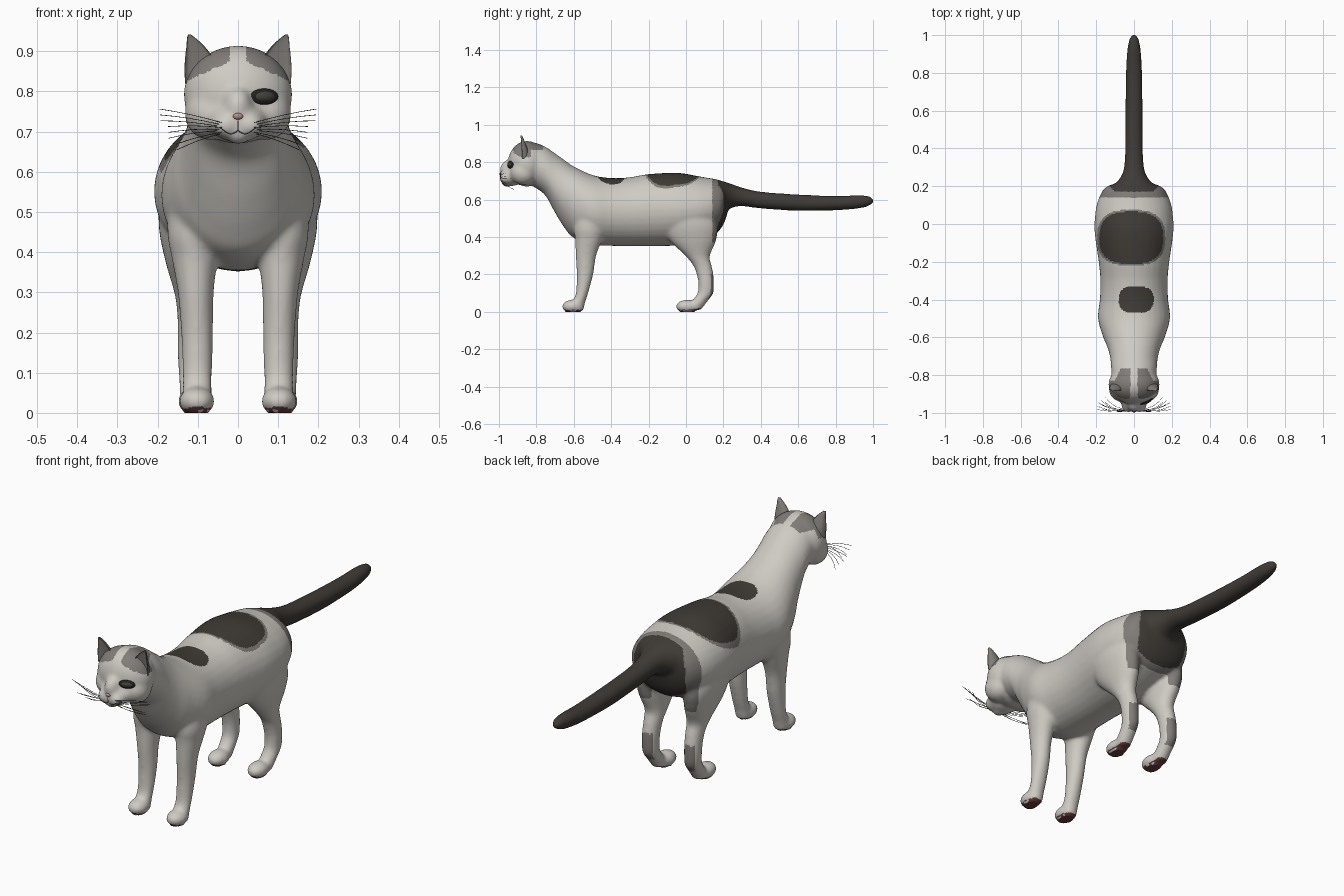
import bpy, bmesh, math
from mathutils import Matrix, Vector
from mathutils.bvhtree import BVHTree

old = bpy.data.objects.get("Cube")
if old:
    bpy.data.objects.remove(old, do_unlink=True)


def material(name, r, g, b):
    m = bpy.data.materials.new(name)
    m.use_nodes = True
    m.diffuse_color = (r, g, b, 1)
    bsdf = m.node_tree.nodes["Principled BSDF"]
    bsdf.inputs["Base Color"].default_value = (r, g, b, 1)
    bsdf.inputs["Roughness"].default_value = 0.8
    return m


white = material("white_fur", 0.62, 0.595, 0.55)
grey = material("grey_fur", 0.22, 0.205, 0.19)
dark = material("dark_fur", 0.05, 0.044, 0.037)
pad = material("paw_pad", 0.13, 0.045, 0.045)
pink = material("pink_nose", 0.42, 0.27, 0.24)
eye_mat = material("eye_brown", 0.06, 0.055, 0.048)
rim_mat = material("eye_rim", 0.018, 0.016, 0.014)
hair = material("whisker", 0.06, 0.055, 0.05)


def smooth_rows(rows, steps=5):
    """Catmull-Rom interpolation between cross-section rows."""
    out = []
    for i in range(len(rows) - 1):
        p0, p1, p2, p3 = (rows[max(0, min(len(rows) - 1, i + k))] for k in (-1, 0, 1, 2))
        for s in range(steps):
            t = s / steps
            out.append([b + 0.5 * t * (c - a + t * (2*a - 5*b + 4*c - d + t * (3*(b - c) + d - a)))
                        for a, b, c, d in zip(p0, p1, p2, p3)])
    return out + [list(rows[-1])]


def loft(bm, rows, place, n=32):
    """Closed tube; place(row, cos, sin) gives each ring point."""
    rings = []
    for row in smooth_rows(rows):
        angles = [2 * math.pi * k / n for k in range(n)]
        rings.append([bm.verts.new(place(row, math.cos(a), math.sin(a))) for a in angles])
    for a, b in zip(rings, rings[1:]):
        for k in range(n):
            bm.faces.new((a[k], a[(k + 1) % n], b[(k + 1) % n], b[k]))
    bm.faces.new(rings[0])
    bm.faces.new(rings[-1])


def along_y(r, c, s):
    y, top, bottom, w = r
    return (w * c, y, (top + bottom) / 2 + (top - bottom) / 2 * s)


def upright(side):
    return lambda r, c, s: (side * (r[1] + r[3] * c), r[2] + r[4] * s, r[0])


def ball(bm, centre, radii):
    m = Matrix.Translation(centre) @ Matrix.Diagonal((*radii, 1))
    bmesh.ops.create_uvsphere(bm, u_segments=32, v_segments=20, radius=1, matrix=m)


def finish(bm, name, mats):
    bmesh.ops.recalc_face_normals(bm, faces=bm.faces)
    mesh = bpy.data.meshes.new(name)
    bm.to_mesh(mesh)
    bm.free()
    for m in mats:
        mesh.materials.append(m)
    mesh.shade_smooth()
    ob = bpy.data.objects.new(name, mesh)
    bpy.context.collection.objects.link(ob)
    return ob


# Torso and neck: y, top, bottom, half width
bm = bmesh.new()
loft(bm, [(-.85, .908, .69, .10), (-.8, .903, .66, .118), (-.75, .882, .62, .122),
          (-.7, .848, .53, .128), (-.65, .812, .45, .142), (-.6, .778, .395, .163),
          (-.5, .732, .358, .191), (-.4, .716, .353, .181), (-.3, .72, .352, .178),
          (-.2, .737, .352, .187), (-.05, .744, .355, .208), (.05, .729, .38, .206),
          (.11, .718, .4, .195), (.16, .71, .42, .176), (.19, .70, .45, .155),
          (.21, .685, .49, .115), (.225, .65, .54, .05)], along_y)
# Tail
loft(bm, [(.14, .70, .48, .12), (.19, .70, .51, .12), (.22, .692, .54, .095),
          (.25, .682, .558, .07), (.3, .665, .565, .053), (.4, .643, .553, .047),
          (.6, .628, .54, .046), (.8, .62, .543, .043), (.9, .624, .55, .038),
          (.96, .623, .56, .03), (.99, .615, .573, .02), (1.004, .6, .585, .007)], along_y)
# Legs: z, x, y, half width, half depth
front = [(.56, .11, -.5, .06, .085), (.45, .11, -.515, .066, .085), (.39, .108, -.52, .058, .073),
         (.3, .105, -.535, .045, .055), (.2, .102, -.54, .04, .044), (.1, .101, -.556, .037, .033),
         (.05, .101, -.575, .037, .036), (.005, .101, -.585, .036, .036)]
hind = [(.6, .11, 0, .075, .10), (.48, .128, .022, .07, .142), (.39, .122, .036, .062, .128),
        (.3, .112, .062, .047, .066), (.25, .111, .087, .041, .05), (.2, .112, .102, .039, .045),
        (.15, .113, .108, .038, .042), (.1, .112, .104, .036, .043), (.06, .11, .075, .036, .043),
        (.01, .108, .04, .034, .04)]
for side in (1, -1):
    loft(bm, front, upright(side))
    loft(bm, hind, upright(side))
    ball(bm, (side * .102, -.607, .029), (.045, .057, .036))
    ball(bm, (side * .106, .005, .029), (.044, .06, .036))
    # Cheeks and whisker pads
    ball(bm, (side * .072, -.87, .745), (.061, .07, .066))
    ball(bm, (side * .03, -.962, .716), (.036, .036, .032))
# Skull, muzzle, nose bridge and chin
ball(bm, (0, -.85, .792), (.136, .103, .122))
ball(bm, (0, -.93, .725), (.075, .06, .052))
ball(bm, (0, -.948, .76), (.037, .047, .052))
ball(bm, (0, -.957, .69), (.03, .03, .022))

# Fuse the body into one soft skin
body = finish(bm, "body", [])
remesh = body.modifiers.new("fuse", "REMESH")
remesh.mode = "VOXEL"
remesh.voxel_size = 0.008
soften = body.modifiers.new("soften", "SMOOTH")
soften.factor = 0.5
soften.iterations = 14
skin = bpy.data.meshes.new_from_object(body.evaluated_get(bpy.context.evaluated_depsgraph_get()))
body.modifiers.clear()
body.data = skin
skin.name = "body"
skin.materials.clear()
for m in (white, grey, dark, pad):
    skin.materials.append(m)
for v in skin.vertices:
    if v.co.z < 0.005:
        v.co.z = 0


def blob(x, y, cx, cy, rx, ry):
    return abs((x - cx) / rx) ** 2.7 + abs((y - cy) / ry) ** 2.7


# Coat pattern: 0 white, 1 grey, 2 dark, 3 pads
def coat(p, n):
    x, y, z = p
    ax = abs(x)
    if z < 0.02 and n.z < -0.6:
        return 3
    if y > 0.24 or (y > 0.17 and blob(x, z, 0, .56, .135, .15) < 1):
        return 2
    if y > 0.14 and z > 0.37:
        return 1
    if 0.07 < z < 0.2 and y > 0.1 and n.y > 0.6:
        return 1
    if z > 0.6:
        saddle = blob(x, y, -.015, -.073, .168, .138)
        spot = blob(x, y, .012, -.4, .092, .07)
        if min(saddle, spot) < 1:
            return 2
        if saddle < 1.2:
            return 1
    if y < -0.765 and ax > 0.018 + 0.2 * max(0, 0.9 - z) and z > 0.883 - 0.44 * ax:
        if y < -0.83 or z > 0.865:
            return 1
    return 0


for f in skin.polygons:
    f.material_index = coat(f.center, f.normal)
skin.shade_smooth()
tree = BVHTree.FromPolygons([v.co for v in skin.vertices], [f.vertices for f in skin.polygons])


def on_face(x, z):
    """Point and normal on the face, seen from the front."""
    hit, normal, _, _ = tree.ray_cast(Vector((x, -2, z)), Vector((0, 1, 0)))
    return (hit, normal) if hit else (Vector((x, -.93, z)), Vector((0, -1, 0)))


# Ears: dished cones
for side, name in ((1, "left_ear"), (-1, "right_ear")):
    bm = bmesh.new()

    def dished(r, c, s, side=side):
        depth = r[4] * s if s > 0 else -0.25 * r[4] * s
        return (side * (r[1] + r[3] * c), r[2] + depth - 0.006 * (abs(c) > 0.9), r[0])

    loft(bm, [(.82, .096, -.87, .036, .03), (.86, .096, -.872, .037, .028), (.89, .099, -.874, .032, .02),
              (.915, .107, -.876, .021, .012), (.932, .116, -.878, .011, .007),
              (.942, .121, -.88, .003, .003)], dished)
    finish(bm, name, [grey])


# Eye and nose
def face_part(name, x, z, radii, mat, sink=0.0):
    point, normal = on_face(x, z)
    bm = bmesh.new()
    ball(bm, (0, 0, 0), radii)
    turn = math.atan2(normal.x, -normal.y)
    m = Matrix.Translation(point - normal * sink) @ Matrix.Rotation(turn, 4, "Z")
    bm.transform(m)
    finish(bm, name, [mat])


face_part("eye_rim", .065, .787, (.038, .009, .02), rim_mat)
face_part("left_eye", .065, .787, (.03, .014, .015), eye_mat, 0.001)
face_part("nose", 0, .738, (.013, .007, .008), pink)


def strand(name, splines, radius):
    curve = bpy.data.curves.new(name, "CURVE")
    curve.dimensions = "3D"
    curve.bevel_depth = radius
    curve.bevel_resolution = 1
    curve.materials.append(hair)
    for pts in splines:
        sp = curve.splines.new("POLY")
        sp.points.add(len(pts) - 1)
        for p, co in zip(sp.points, pts):
            p.co = (*co, 1)
    bpy.context.collection.objects.link(bpy.data.objects.new(name, curve))


# Mouth line
mouth = []
for k in range(-10, 11):
    x = k * 0.0045
    mouth.append(on_face(x, .703 - .009 * math.sin(abs(k) / 10 * math.pi * 1.25))[0])
strand("mouth", [mouth, [on_face(0, .703 + k * .005)[0] for k in range(6)]], 0.0013)

# Whiskers fan out and sweep back
for side, name in ((1, "left_whiskers"), (-1, "right_whiskers")):
    fan = []
    for k in range(8):
        root = on_face(side * (.04 + .006 * (k % 3)), .722 - .004 * k)[0]
        reach = .155 - .007 * k
        rise = .034 - .0105 * k
        fan.append([root + Vector((side * reach * t, (.01 + .008 * (k % 4)) * 2 * t * t - .01 * t,
                                   rise * t + .012 * t * (1 - t))) for t in (0, .25, .5, .75, 1)])
    strand(name, fan, 0.0009)
